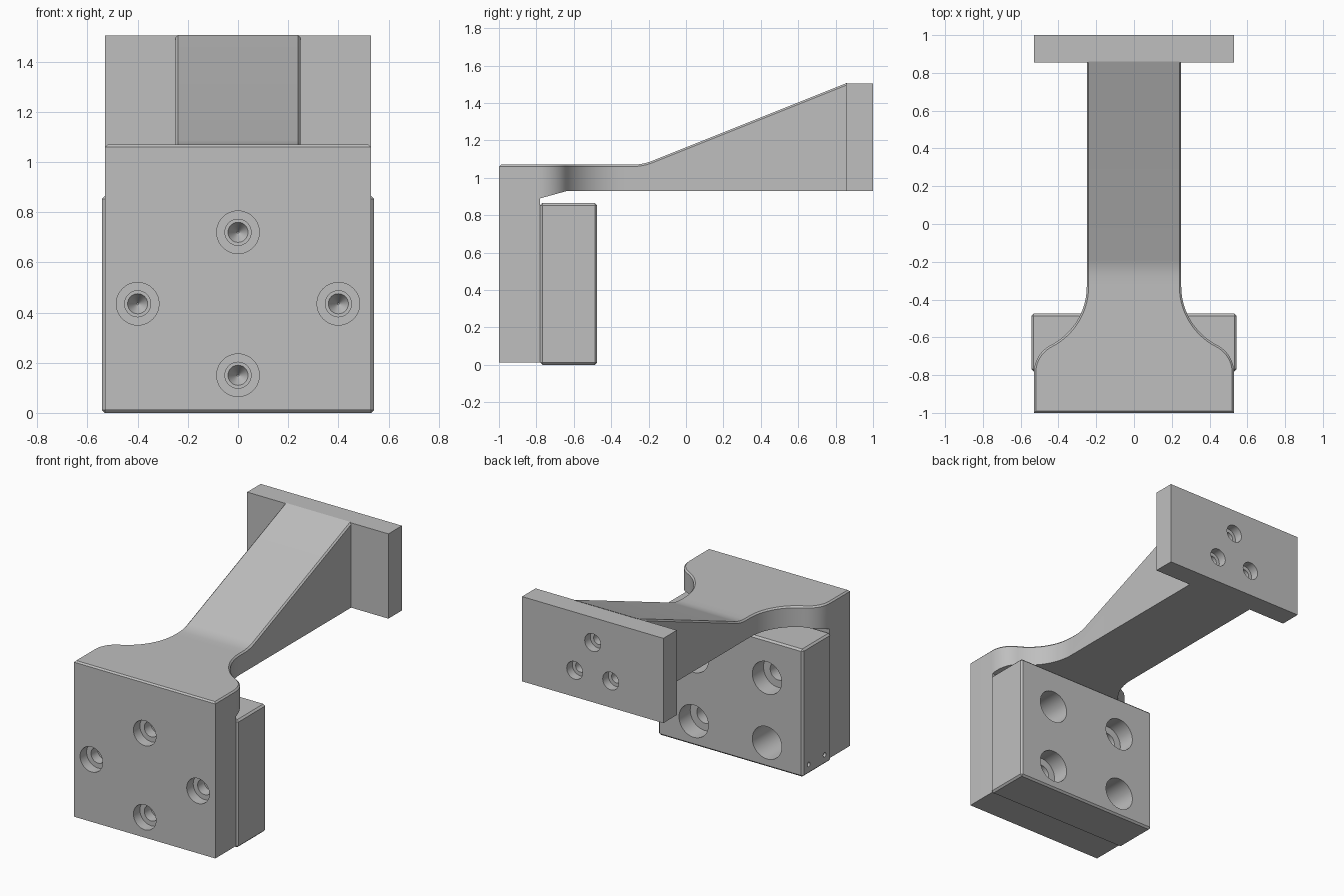
import bpy, bmesh
from math import cos, sin, pi, radians
from mathutils import Vector

cube = bpy.data.objects.get("Cube")
if cube:
    bpy.data.objects.remove(cube, do_unlink=True)

grey = bpy.data.materials.new("plain_grey")
grey.use_nodes = True
COLOUR = (0.52, 0.52, 0.52, 1)
grey.diffuse_color = COLOUR
for node in grey.node_tree.nodes:
    if node.type == 'BSDF_PRINCIPLED':
        node.inputs["Base Color"].default_value = COLOUR


def make_object(name, bm):
    bmesh.ops.recalc_face_normals(bm, faces=bm.faces[:])
    mesh = bpy.data.meshes.new(name)
    bm.to_mesh(mesh)
    bm.free()
    ob = bpy.data.objects.new(name, mesh)
    bpy.context.collection.objects.link(ob)
    return ob


def prism(name, points, offset):
    """Extrude a closed outline along an offset vector."""
    bm = bmesh.new()
    face = bm.faces.new([bm.verts.new(p) for p in points])
    ext = bmesh.ops.extrude_face_region(bm, geom=[face])
    moved = [g for g in ext["geom"] if isinstance(g, bmesh.types.BMVert)]
    bmesh.ops.translate(bm, verts=moved, vec=offset)
    return make_object(name, bm)


def box(name, low, high, bevel=0):
    bm = bmesh.new()
    bmesh.ops.create_cube(bm, size=1)
    for v in bm.verts:
        v.co = [(a + b) / 2 + c * (b - a) for a, b, c in zip(low, high, v.co)]
    if bevel:
        bmesh.ops.bevel(bm, geom=bm.edges[:], offset=bevel, segments=1, affect='EDGES')
    return make_object(name, bm)


def add_hole(bm, centre, direction, steps, sides=40):
    """Turned cutter: steps are (radius, depth) pairs going into the part."""
    turn = Vector(direction).to_track_quat('Z', 'Y')
    rings = []
    for r, d in [(steps[0][0], -0.03)] + steps:
        rings.append([bm.verts.new(Vector(centre) + turn @ Vector(
            (r * cos(2 * pi * i / sides), r * sin(2 * pi * i / sides), d)))
            for i in range(sides)])
    for a, b in zip(rings, rings[1:]):
        for i in range(sides):
            j = (i + 1) % sides
            bm.faces.new((a[i], a[j], b[j], b[i]))
    bm.faces.new(rings[0])
    bm.faces.new(rings[-1])


def boolean(ob, cutter, operation):
    """Apply a boolean and remove the helper."""
    cutter.hide_render = True
    mod = ob.modifiers.new("cut", 'BOOLEAN')
    mod.operation, mod.solver, mod.object = operation, 'EXACT', cutter
    bpy.context.view_layer.update()
    graph = bpy.context.evaluated_depsgraph_get()
    mesh = bpy.data.meshes.new_from_object(ob.evaluated_get(graph))
    ob.modifiers.clear()
    ob.data = mesh
    bpy.data.objects.remove(cutter, do_unlink=True)


def drill(ob, holes):
    bm = bmesh.new()
    for centre, direction, steps in holes:
        add_hole(bm, centre, direction, steps)
    boolean(ob, make_object("hole_cutter", bm), 'DIFFERENCE')


def finish(ob):
    ob.data.materials.clear()
    ob.data.materials.append(grey)
    for p in ob.data.polygons:
        p.material_index = 0
    bpy.ops.object.select_all(action='DESELECT')
    ob.select_set(True)
    bpy.context.view_layer.objects.active = ob
    bpy.ops.object.shade_smooth_by_angle(angle=radians(30))


# Plan outline of the bracket: wide front, S-curved necks, straight arm
def arc(cx, cy, r, start, end, count):
    return [(cx + r * cos(radians(start + (end - start) * i / count)),
             cy + r * sin(radians(start + (end - start) * i / count)))
            for i in range(count + 1)]


half = [(0.53, -1)] + arc(0.365, -0.788, 0.165, 0, 63, 10)
half += arc(0.6, -0.33, 0.35, 243, 180, 14)[1:] + [(0.25, 0.86)]
plan = half + [(-x, y) for x, y in reversed(half)]
bracket = prism("bracket_body", [(x, y, -0.2) for x, y in plan], (0, 0, 2))

# Side profile: front slab, undercut, level top and rising arm
side = [(-1.1, 0.012), (-0.78, 0.012), (-0.78, 0.89), (-0.635, 0.93), (0.9, 0.93),
        (0.9, 1.523), (-0.19, 1.087), (-0.215, 1.079), (-0.245, 1.073),
        (-0.275, 1.07), (-1.1, 1.07)]
boolean(bracket, prism("profile_cutter", [(-1, y, z) for y, z in side], (2, 0, 0)), 'INTERSECT')

# Chamfer along the upper rim
bm = bmesh.new()
bm.from_mesh(bracket.data)
bmesh.ops.remove_doubles(bm, verts=bm.verts[:], dist=0.0002)
bm.normal_update()
rim = []
for e in bm.edges:
    if len(e.link_faces) == 2 and min(v.co.y for v in e.verts) < 0.85:
        heights = sorted(abs(f.normal.z) for f in e.link_faces)
        if heights[0] < 0.1 and heights[1] > 0.7 and min(v.co.z for v in e.verts) > 1.05:
            rim.append(e)
bmesh.ops.bevel(bm, geom=rim, offset=0.01, segments=1, affect='EDGES', clamp_overlap=True)
bm.to_mesh(bracket.data)
bm.free()

# Counterbored screw holes in the front slab
screw = [(0.085, 0.07), (0.052, 0.07), (0.052, 0.14), (0.04, 0.14), (0.004, 0.2)]
drill(bracket, [((x, -1, z), (0, 1, 0), screw)
                for x, z in ((0, 0.72), (0.4, 0.435), (-0.4, 0.435), (0, 0.15))])
finish(bracket)

# Clamp block with two stepped and two plain holes, plus pin holes on one side
clamp = box("clamp_block", (-0.543, -0.78, 0), (0.543, -0.475, 0.865), 0.012)
plain = [(0.11, 0.28)]
stepped = [(0.11, 0.12), (0.06, 0.12), (0.06, 0.28)]
holes = []
for x in (-0.275, 0.275):
    for z in (0.165, 0.605):
        is_stepped = (x < 0) == (z > 0.4)
        holes.append(((x, -0.475, z), (0, -1, 0), stepped if is_stepped else plain))
for y in (-0.54, -0.71):
    holes.append(((-0.543, y, 0.065), (1, 0, 0), [(0.015, 0.08)]))
drill(clamp, holes)
finish(clamp)

# End plate with a triangle of counterbored holes
plate = box("end_plate", (-0.53, 0.855, 0.93), (0.53, 1, 1.505))
bolt = [(0.06, 0.06), (0.035, 0.06), (0.035, 0.13)]
drill(plate, [((x, 1, z), (0, -1, 0), bolt)
              for x, z in ((0, 1.335), (0.135, 1.11), (-0.135, 1.11))])
finish(plate)
